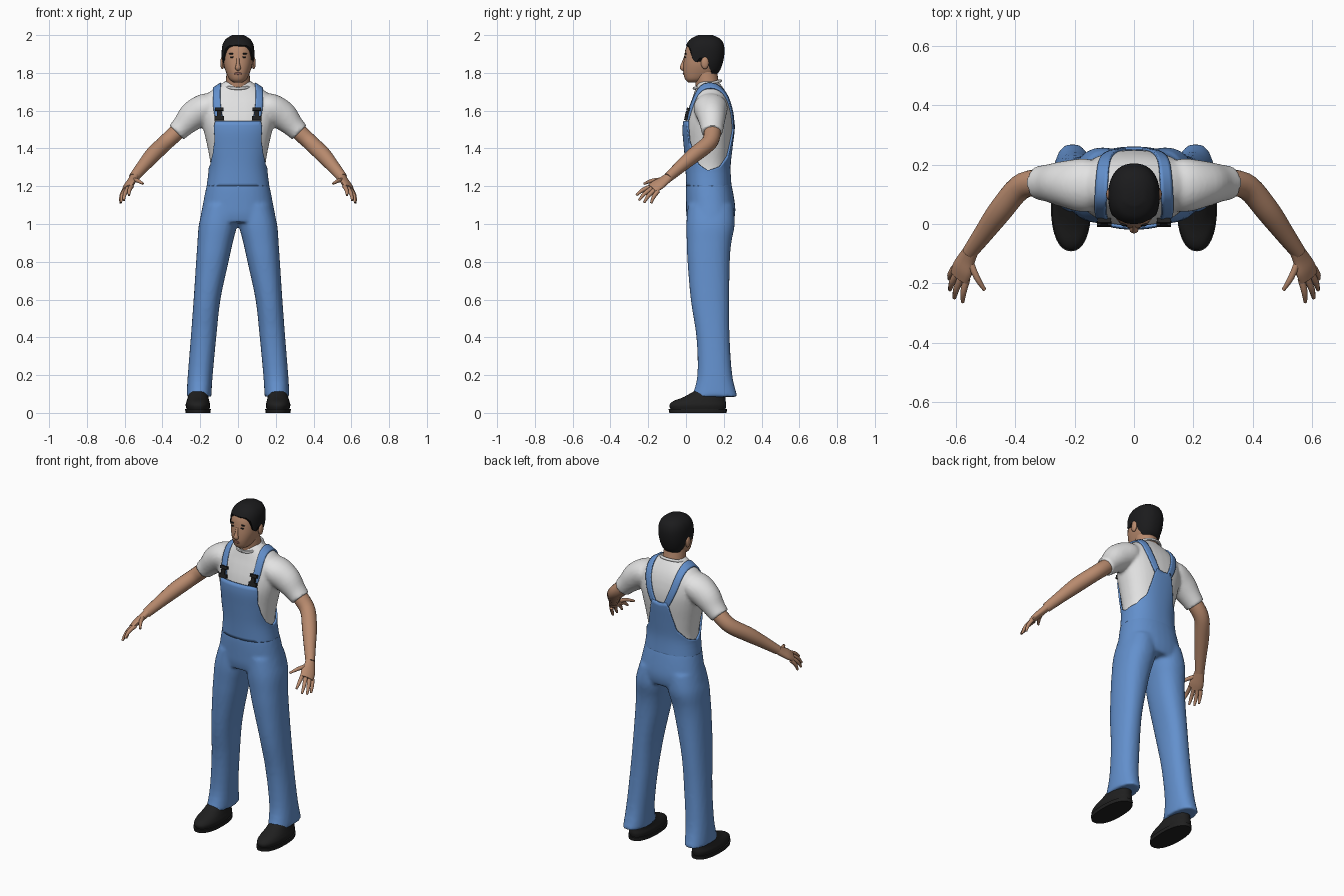
import bpy, bmesh
from math import sin, cos, radians, copysign
from mathutils import Vector, Matrix
from mathutils.bvhtree import BVHTree

if "Cube" in bpy.data.objects:
    bpy.data.objects.remove(bpy.data.objects["Cube"])


def material(name, *rgb):
    m = bpy.data.materials.new(name)
    m.use_nodes = True
    m.diffuse_color = (*rgb, 1)
    bsdf = m.node_tree.nodes["Principled BSDF"]
    bsdf.inputs["Base Color"].default_value = (*rgb, 1)
    bsdf.inputs["Roughness"].default_value = 0.8
    return m


denim = material("denim blue", 0.125, 0.28, 0.61)
cotton = material("white cotton", 0.76, 0.76, 0.76)
skin = material("skin", 0.48, 0.255, 0.155)
black = material("black hair", 0.011, 0.011, 0.012)
leather = material("dark leather", 0.014, 0.014, 0.014)
lip = material("lips", 0.27, 0.11, 0.085)
made = []


# ---- helpers ----
def smooth(rows, k=4):
    """Catmull-Rom resampling of tuples."""
    out = []
    for i in range(len(rows) - 1):
        a, b, c, d = (rows[max(i - 1, 0)], rows[i], rows[i + 1], rows[min(i + 2, len(rows) - 1)])
        for j in range(k):
            t = j / k
            out.append(tuple(q + 0.5 * t * (r - p + t * (2 * p - 5 * q + 4 * r - s + t * (3 * (q - r) + s - p)))
                             for p, q, r, s in zip(a, b, c, d)))
    return out + [tuple(rows[-1])]


def lerp_rows(rows, v):
    """Linear lookup by first column, clamped at both ends."""
    rows = sorted(rows)
    v = min(max(v, rows[0][0]), rows[-1][0])
    for a, b in zip(rows, rows[1:]):
        if v <= b[0]:
            t = (v - a[0]) / max(b[0] - a[0], 1e-9)
            return tuple(p + (q - p) * t for p, q in zip(a, b))


def point(row, deg, grow=0.0, p=0.88):
    """Point on a rounded cross-section (z, x0, x1, y0, y1); 0 degrees is the front."""
    z, x0, x1, y0, y1 = row
    s, c = sin(radians(deg)), cos(radians(deg))
    return Vector(((x0 + x1) / 2 + ((x1 - x0) / 2 + grow) * copysign(abs(s) ** p, s),
                   (y0 + y1) / 2 - ((y1 - y0) / 2 + grow) * copysign(abs(c) ** p, c), z))


def loft(rows, sides=32, p=0.88):
    return [[point(r, 360 * i / sides, 0, p) for i in range(sides)] for r in rows]


def shell(rows, low, high, grow, sides=96, steps=16):
    """Layer over a lofted body, between two heights given by angle."""
    rings = []
    for j in range(steps + 1):
        ring = []
        for i in range(sides):
            deg = 360 * i / sides
            lo, hi = (lerp_rows(k, min(deg, 360 - deg))[1] for k in (low, high))
            ring.append(point(lerp_rows(rows, lo + (hi - lo) * j / steps), deg, grow))
        rings.append(ring)
    return rings


def tube(path, sides=16, hint=(0, 1, 0), k=4):
    """Tube through (x, y, z, side radius, other radius)."""
    pts, rings = smooth(path, k), []
    for i, q in enumerate(pts):
        t = Vector(pts[min(i + 1, len(pts) - 1)][:3]) - Vector(pts[max(i - 1, 0)][:3])
        t.normalize()
        s = Vector(hint)
        s = (s - t * s.dot(t)).normalized()
        n = t.cross(s)
        rings.append([Vector(q[:3]) + s * q[3] * cos(radians(360 * j / sides))
                      + n * q[4] * sin(radians(360 * j / sides)) for j in range(sides)])
    return rings


def ball(c, rx, ry, rz, n=8):
    return [[Vector(c) + Vector((rx * sin(radians(180 * i / n)) * cos(radians(360 * j / 12)),
                                 ry * sin(radians(180 * i / n)) * sin(radians(360 * j / 12)),
                                 rz * cos(radians(180 * i / n)))) for j in range(12)]
            for i in range(n + 1)]


def both(*parts):
    return list(parts) + [[[Vector((-v.x, v.y, v.z)) for v in r] for r in p] for p in parts]


def finish(name, bm, mat):
    bmesh.ops.remove_doubles(bm, verts=bm.verts, dist=1e-5)
    bmesh.ops.recalc_face_normals(bm, faces=bm.faces)
    me = bpy.data.meshes.new(name)
    bm.to_mesh(me)
    bm.free()
    me.materials.append(mat)
    ob = bpy.data.objects.new(name, me)
    bpy.context.collection.objects.link(ob)
    made.append(ob)
    return ob


def build(name, parts, mat, caps=True, closed=True, voxel=0, thick=0):
    bm = bmesh.new()
    for rings in parts:
        vs = [[bm.verts.new(v) for v in r] for r in rings]
        n = len(vs[0])
        for a, b in zip(vs, vs[1:]):
            for i in range(n if closed else n - 1):
                j = (i + 1) % n
                bm.faces.new((a[i], a[j], b[j], b[i]))
        if caps:
            bm.faces.new(vs[0])
            bm.faces.new(vs[-1])
    ob = finish(name, bm, mat)
    if voxel:
        m = ob.modifiers.new("blend", "REMESH")
        m.mode, m.voxel_size, m.use_smooth_shade = "VOXEL", voxel, True
        m = ob.modifiers.new("relax", "SMOOTH")
        m.factor, m.iterations = 0.5, 4
    if thick:
        m = ob.modifiers.new("thickness", "SOLIDIFY")
        m.thickness = thick
    return ob


def even(rows):
    """Rows symmetric about x = 0 from (z, half width, y0, y1)."""
    return smooth([(z, -w, w, a, b) for z, w, a, b in rows])


# ---- shirt ----
torso = even([(1.2, .155, .012, .23), (1.3, .145, .008, .225), (1.4, .16, 0, .235), (1.5, .183, -.008, .247),
              (1.57, .198, .002, .248), (1.63, .2, .02, .238), (1.67, .185, .035, .225),
              (1.7, .15, .045, .21), (1.73, .105, .055, .19), (1.755, .07, .065, .17)])
sleeve = tube([(.08, .13, 1.645, .06, .04), (.16, .13, 1.62, .09, .075), (.235, .135, 1.575, .078, .078),
               (.29, .138, 1.52, .063, .06), (.325, .138, 1.485, .057, .053)], 24)
shirt = build("shirt", [loft(torso)] + both(sleeve), cotton, voxel=.009)
rim = [(.074 * sin(radians(a)), .113 - .07 * cos(radians(a)), 1.738 - .02 * cos(radians(a)), .008, .008)
       for a in range(0, 361, 15)]
build("collar", [tube(rim, 8, (0, 0, 1), 2)], cotton)

# ---- overalls ----
pelvis = even([(1.25, .15, .012, .228), (1.2, .167, 0, .243), (1.1, .187, 0, .26),
               (1.05, .197, .002, .26), (1.01, .2, .01, .25)])
leg = smooth([(1.1, .0, .18, .01, .25), (1.0, .004, .207, .002, .258), (.9, .028, .215, .004, .24),
              (.8, .05, .222, .008, .232), (.6, .093, .235, .025, .229), (.4, .115, .25, .055, .231),
              (.2, .134, .266, .06, .245), (.085, .141, .273, .031, .273)])
build("trousers", [loft(pelvis)] + both(loft(leg)), denim, voxel=.011)
bib_edge = [(0, 1.545), (36, 1.545), (41, 1.44), (52, 1.37), (68, 1.315), (90, 1.285), (120, 1.305),
            (148, 1.36), (160, 1.45), (168, 1.53), (180, 1.52)]
build("bib", [shell(torso, [(0, 1.17), (180, 1.17)], bib_edge, .011)], denim, caps=False, thick=.01)

# Straps and buckles follow the shirt surface
tree = BVHTree.FromObject(shirt, bpy.context.evaluated_depsgraph_get())


def on_shirt(x, deg, lift):
    d = Vector((0, -cos(radians(deg)), sin(radians(deg))))
    hit = tree.ray_cast(Vector((x, .12, 1.45)) + d * .6, -d)[0]
    return hit + d * lift


strap_line = smooth([(42, .1), (65, .113), (90, .112), (115, .098), (140, .065), (162, .03)], 6)
strap = [[on_shirt(x + .019 * (i - 2) / 2, deg, .011) for i in range(5)] for deg, x in strap_line]
build("straps", both(strap), denim, caps=False, closed=False, thick=.009)
bm = bmesh.new()
for side in (-1, 1):
    for z, w, h in ((1.607, .046, .016), (1.583, .024, .03), (1.56, .05, .022)):
        y = tree.ray_cast(Vector((side * .1, -1, z)), Vector((0, 1, 0)))[0].y
        bmesh.ops.create_cube(bm, size=1, matrix=Matrix.Translation((side * .1, y - .013, z))
                              @ Matrix.Rotation(radians(-14), 4, "X") @ Matrix.Diagonal((w, .016, h, 1)))
finish("buckles", bm, leather)

# ---- shoes ----
shoe = smooth([(.015, .152, .27, -.08, .208), (.04, .147, .277, -.088, .213), (.062, .152, .272, -.068, .21),
               (.085, .157, .265, -.01, .208), (.125, .163, .255, .06, .2)])
sole = [(0, .145, .278, -.088, .215), (.02, .144, .28, -.092, .217)]
build("shoes", both(loft(shoe), loft(sole)), leather)

# ---- arms and hands ----
arm = tube([(.27, .14, 1.54, .04, .04), (.325, .14, 1.485, .045, .043), (.385, .122, 1.43, .043, .042),
            (.45, .045, 1.367, .041, .042), (.505, -.03, 1.303, .033, .034), (.553, -.095, 1.245, .025, .027)])
build("arms", both(arm), skin)
across = (.042, .04, -.025)
palm = tube([(.543, -.08, 1.258, .025, .022), (.562, -.115, 1.23, .032, .02), (.577, -.15, 1.207, .041, .019),
             (.588, -.18, 1.187, .038, .014)], hint=across)
fingers = [((.563, -.185, 1.2), (.577, -.263, 1.152)), ((.582, -.18, 1.19), (.605, -.249, 1.125)),
           ((.597, -.167, 1.18), (.62, -.222, 1.113)), ((.605, -.148, 1.175), (.622, -.185, 1.11)),
           ((.553, -.125, 1.235), (.503, -.222, 1.213))]
digits = []
for a, b in fingers:
    a, b = Vector(a), Vector(b)
    mid = a.lerp(b, .55) + Vector((.004, -.002, .006))
    digits.append(tube([(*a, .012, .012), (*mid, .0105, .0105), (*b, .006, .006)], 10, across, 3))
build("hands", both(palm, *digits), skin)

# ---- head ----
head = even([(1.748, .02, .015, .07), (1.765, .044, -.004, .11), (1.80, .062, -.014, .165),
             (1.84, .075, -.014, .185), (1.88, .08, -.01, .195), (1.92, .08, -.004, .198),
             (1.95, .074, .008, .192), (1.975, .057, .03, .175), (1.993, .025, .07, .135)])
nose = tube([(0, -.003, 1.888, .007, .006), (0, -.013, 1.85, .009, .011), (0, -.02, 1.826, .015, .012),
             (0, -.01, 1.815, .009, .006)], 12, (1, 0, 0))
neck = tube([(0, .125, 1.66, .07, .065), (0, .113, 1.74, .065, .062), (0, .1, 1.82, .06, .06)], 24, (1, 0, 0))
build("head", [loft(head), nose], skin)
build("neck", [neck], skin)
build("ears", both(ball((.083, .1, 1.853), .011, .021, .033)), skin)
hairline = [(0, 1.947), (32, 1.945), (50, 1.925), (62, 1.87), (74, 1.855), (82, 1.88), (98, 1.88),
            (110, 1.825), (130, 1.795), (180, 1.788)]
hair = shell(head, hairline, [(0, 1.993), (180, 1.993)], .006)
for j, ring in enumerate(hair):
    for v in ring:
        v.z += .007 * j / (len(hair) - 1)
build("hair", [hair], black)


# Facial details sit flush on the face
def on_face(z, deg, rx, rz):
    return ball(point(lerp_rows(head, z), deg), rx, .004, rz)


build("eyebrows", both(on_face(1.901, 21, .017, .004)), black)
build("eyes", both(on_face(1.883, 20, .011, .0045)), black)
build("mouth", [on_face(1.796, 0, .021, .006)], lip)

# ---- shading ----
bpy.ops.object.select_all(action="DESELECT")
for ob in made:
    ob.select_set(True)
bpy.context.view_layer.objects.active = made[0]
bpy.ops.object.shade_smooth_by_angle(angle=radians(45))
